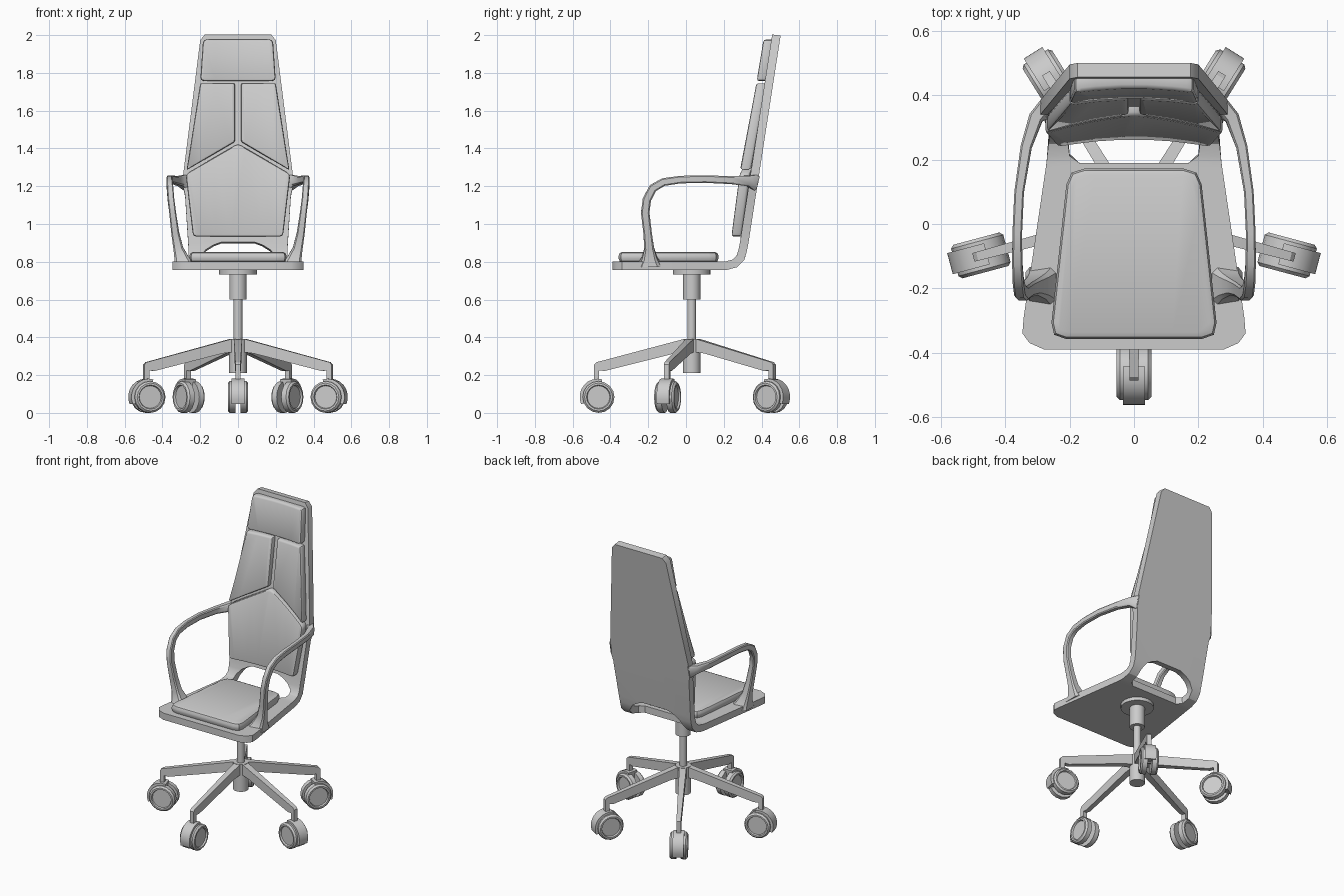
import bpy, bmesh, math
from mathutils import Vector, Matrix

if "Cube" in bpy.data.objects:
    bpy.data.objects.remove(bpy.data.objects["Cube"])

AXIS_Y = 0.03          # column position
T = 0.045              # shell thickness


def finish(name, bm, matrix=None, angle=30):
    bmesh.ops.recalc_face_normals(bm, faces=bm.faces)
    if matrix:
        bm.transform(matrix)
    me = bpy.data.meshes.new(name)
    bm.to_mesh(me)
    bm.free()
    ob = bpy.data.objects.new(name, me)
    bpy.context.collection.objects.link(ob)
    bpy.ops.object.select_all(action='DESELECT')
    ob.select_set(True)
    bpy.context.view_layer.objects.active = ob
    bpy.ops.object.shade_smooth_by_angle(angle=math.radians(angle))
    return ob


def loft(bm, rings, caps=True):
    loops = [[bm.verts.new(p) for p in r] for r in rings]
    n = len(loops[0])
    for a, b in zip(loops, loops[1:]):
        for i in range(n):
            bm.faces.new((a[i], a[(i + 1) % n], b[(i + 1) % n], b[i]))
    if caps:
        bm.faces.new(loops[0])
        bm.faces.new(loops[-1])


def lathe(bm, profile, n, place):
    """Stack of (height, radius) rings; place maps (a, b, height) to space."""
    loft(bm, [[place(r * math.cos(2 * math.pi * i / n), r * math.sin(2 * math.pi * i / n), h)
               for i in range(n)] for h, r in profile])


def rounded(pts, r):
    """Replace each corner with a short three-point curve."""
    out, n = [], len(pts)
    for i in range(n):
        p, a, b = Vector(pts[i]), Vector(pts[i - 1]), Vector(pts[(i + 1) % n])
        s, e = p + (a - p).normalized() * r, p + (b - p).normalized() * r
        out += [s, (s + 2 * p + e) / 4, e]
    return out


def pad(name, pts, depth, mapping, corner=0.02, soft=0.012):
    bm = bmesh.new()
    pts = rounded(pts, corner)
    loft(bm, [[(p.x, p.y, d) for p in pts] for d in (0, depth)])
    rim = [e for e in bm.edges if abs(e.verts[0].co.z - e.verts[1].co.z) < 1e-6]
    bmesh.ops.bevel(bm, geom=rim, offset=soft, segments=2, profile=0.5, affect='EDGES')
    for x in (-0.2, -0.12, -0.04, 0.04, 0.12, 0.2):
        bmesh.ops.bisect_plane(bm, geom=bm.verts[:] + bm.edges[:] + bm.faces[:],
                               plane_co=(x, 0, 0), plane_no=(1, 0, 0))
    for v in bm.verts:
        v.co = mapping(*v.co)
    return finish(name, bm, angle=40)


def back_y(z):
    """Middle of the backrest sheet at height z."""
    return 0.308 + 0.155 * (z - 0.9)


# One-piece seat and back shell: y, z, half width, half width of the opening
stations = [(-.39, .778, .28, .17), (-.37, .778, .325, .17), (-.34, .778, .347, .17),
            (-.29, .778, .343, .17), (.17, .778, .275, .17), (.19, .778, .272, .17),
            (.215, .78, .27, .2), (.26, .792, .266, .205), (.288, .82, .263, .2),
            (.3, .86, .262, .17), (.305, .885, .263, .13), (.308, .9, .264, .09)]
stations += [(back_y(z), z, w, .09) for z, w in
             ((1.15, .28), (1.2, .292), (1.26, .29), (1.97, .2), (2.0, .175))]
bm = bmesh.new()
rows = [[bm.verts.new((x, y, z)) for x in (-w, -h, h, w)] for y, z, w, h in stations]
for k, (a, b) in enumerate(zip(rows, rows[1:])):
    for i in range(3):
        if i == 1 and 5 <= k <= 10:
            continue           # opening between seat and back
        bm.faces.new((a[i], a[i + 1], b[i + 1], b[i]))
bmesh.ops.recalc_face_normals(bm, faces=bm.faces)
me_sheet = finish("seat_and_back_shell", bm)
mod = me_sheet.modifiers.new("thickness", 'SOLIDIFY')
mod.thickness, mod.offset, mod.use_even_offset = T, 0, True
bpy.ops.object.modifier_apply(modifier=mod.name)
bpy.ops.object.shade_smooth_by_angle(angle=math.radians(35))

# Seat cushion
pad("seat_cushion", [(-.262, -.357), (.262, -.357), (.205, .172), (-.205, .172)], 0.055,
    lambda x, y, d: Vector((x, y, 0.797 + d)), corner=0.05, soft=0.02)


# Back cushions, gently concave
def on_back(x, z, d):
    return Vector((x, back_y(z) - T / 2 + 0.025 - d - 0.4 * x * x, z))


pad("head_cushion", [(-.2, 1.757), (.2, 1.757), (.185, 1.977), (-.185, 1.977)], .055, on_back)
for s, side in ((-1, "left"), (1, "right")):
    pad("upper_back_cushion_" + side,
        [(s * .016, 1.745), (s * .2, 1.745), (s * .272, 1.285), (s * .016, 1.435)],
        .055, on_back, corner=0.01)
pad("lower_back_cushion", [(-.238, .933), (.238, .933), (.277, 1.265), (0, 1.425), (-.277, 1.265)],
    .055, on_back)

# Armrests: x, y, z, width, thickness along the loop
arm = [(.27, .365, 1.22, .05, .09), (.305, .33, 1.228, .045, .055), (.335, .24, 1.232, .035, .042),
       (.357, .1, 1.238, .03, .04), (.363, -.03, 1.235, .03, .04), (.363, -.12, 1.222, .032, .042),
       (.36, -.175, 1.19, .034, .045), (.355, -.207, 1.13, .035, .045),
       (.346, -.216, 1.06, .036, .045), (.332, -.203, .95, .042, .045),
       (.316, -.195, .87, .052, .052), (.3, -.193, .82, .075, .08), (.29, -.193, .785, .1, .12)]
for s, side in ((-1, "left"), (1, "right")):
    rings = []
    for i, (x, y, z, w, t) in enumerate(arm):
        p = Vector((x, y, z))
        tan = (Vector(arm[min(i + 1, len(arm) - 1)][:3]) - Vector(arm[max(i - 1, 0)][:3])).normalized()
        lat = Vector((1, 0, 0))
        lat = (lat - tan * lat.dot(tan)).normalized()
        up = tan.cross(lat)
        rings.append([p + lat * w * a + up * t * b
                      for a, b in ((-.5, -.35), (-.35, -.5), (.35, -.5), (.5, -.35),
                                   (.5, .35), (.35, .5), (-.35, .5), (-.5, .35))])
    bm = bmesh.new()
    loft(bm, rings)
    finish("armrest_" + side, bm, Matrix.Diagonal((s, 1, 1, 1)), angle=35)

# Column: mounting plate, sleeve, gas rod, hub
for name, z0, z1, r in (("mounting_plate", .733, .757, .1), ("column_sleeve", .6, .735, .046),
                        ("gas_rod", .38, .61, .023), ("base_hub", .21, .392, .047)):
    bm = bmesh.new()
    lathe(bm, [(z0, r), (z1, r)], 24, lambda a, b, h: (a, AXIS_Y + b, h))
    finish(name, bm)

# Five spokes with casters; local x is radial, y tangential
R, ZC = 0.503, 0.084
for k, deg in enumerate((-90, -15, 58, 122, 195)):
    M = Matrix.Translation((0, AXIS_Y, 0)) @ Matrix.Rotation(math.radians(deg), 4, 'Z')

    # Spoke with turned-down tip
    prof = [(.0, .39), (.045, .39), (.505, .268), (.517, .255), (.517, .17), (.49, .17),
            (.49, .225), (.46, .222), (.09, .315), (.0, .325)]
    bm = bmesh.new()
    loft(bm, [[(r, s * (.022 - .016 * r), z) for r, z in prof] for s in (-1, 1)])
    finish(f"base_spoke_{k + 1}", bm, M)

    # Twin wheels with dished faces
    bm = bmesh.new()
    for s in (-1, 1):
        lathe(bm, [(.014, .084), (.044, .084), (.054, .074), (.054, .064), (.044, .06)], 16,
              lambda a, b, h: (R - .01 + a, s * h, ZC + b))
    lathe(bm, [(-.03, .02), (.03, .02)], 10, lambda a, b, h: (R - .01 + a, h, ZC + b))
    finish(f"caster_wheels_{k + 1}", bm, M)

    # Hood wrapping the outer side of the wheels
    arc = [math.radians(105 - 16 * i) for i in range(9)]
    hood = [(R - .005 + .095 * math.cos(a), ZC + .097 * math.sin(a)) for a in arc]
    hood += [(R + .02, ZC - .02), (R - .025, ZC)]
    bm = bmesh.new()
    loft(bm, [[(r, y, z) for r, z in hood] for y in (-.034, .034)])
    finish(f"caster_hood_{k + 1}", bm, M)
